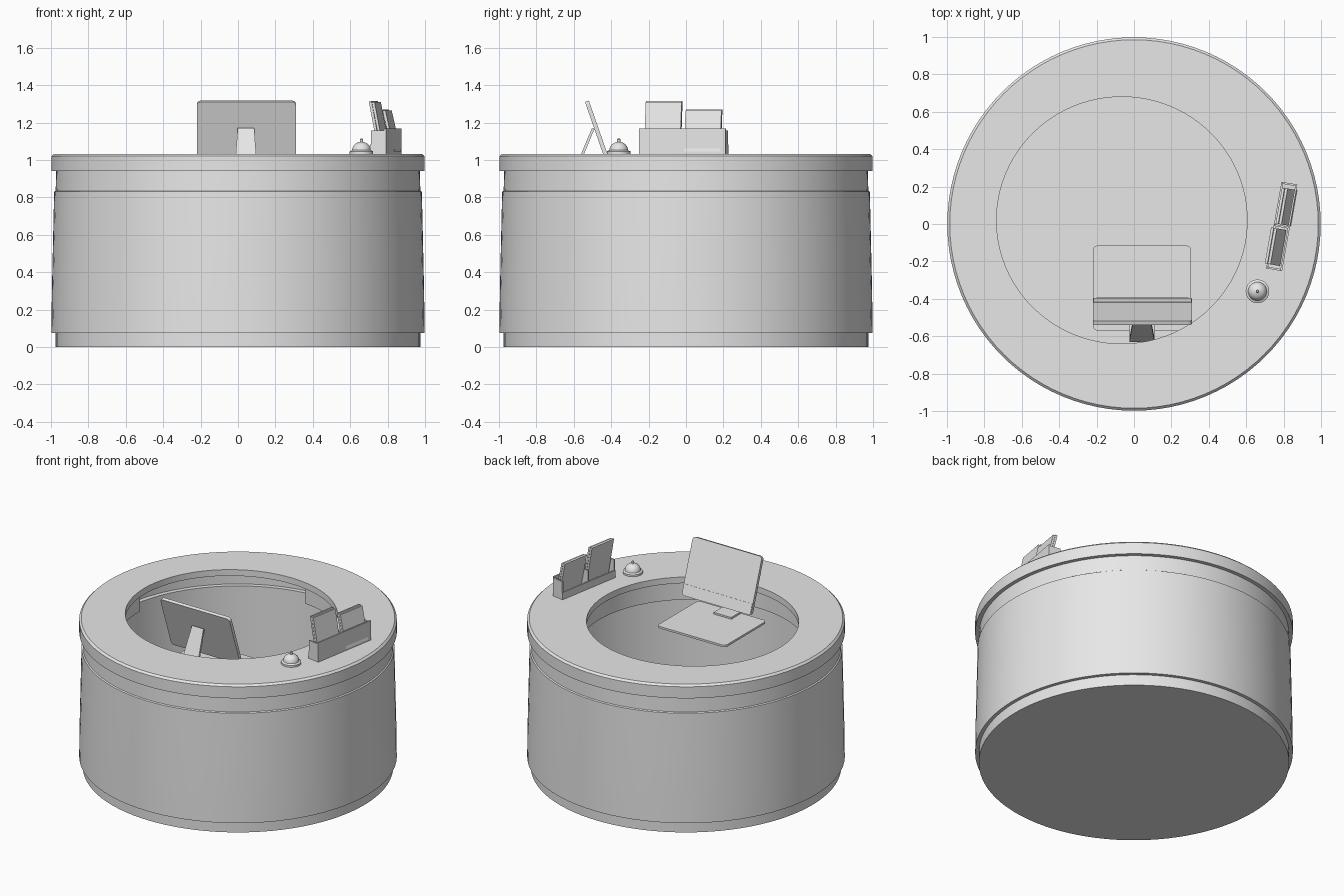
import bpy, bmesh, math
from mathutils import Vector, Matrix

if "Cube" in bpy.data.objects:
    bpy.data.objects.remove(bpy.data.objects["Cube"])

grey = bpy.data.materials.new("plain_grey")
grey.diffuse_color = (0.8, 0.8, 0.8, 1)
grey.use_nodes = True
grey.node_tree.nodes["Principled BSDF"].inputs["Base Color"].default_value = grey.diffuse_color


def finish(name, bm, smooth=False):
    bmesh.ops.recalc_face_normals(bm, faces=bm.faces)
    mesh = bpy.data.meshes.new(name)
    bm.to_mesh(mesh)
    bm.free()
    mesh.materials.append(grey)
    ob = bpy.data.objects.new(name, mesh)
    bpy.context.collection.objects.link(ob)
    if smooth:
        bpy.ops.object.select_all(action='DESELECT')
        bpy.context.view_layer.objects.active = ob
        ob.select_set(True)
        bpy.ops.object.shade_smooth_by_angle(angle=math.radians(30))
    return ob


def lathe(name, profile, centre=(0, 0), closed=False, steps=96):
    """Turn an (r, z) profile around a vertical axis."""
    bm = bmesh.new()
    pts = [bm.verts.new((centre[0] + r, centre[1], z)) for r, z in profile]
    edges = [bm.edges.new(p) for p in zip(pts, pts[1:])]
    if closed:
        edges.append(bm.edges.new((pts[-1], pts[0])))
    bmesh.ops.spin(bm, geom=pts + edges, cent=(*centre, 0), axis=(0, 0, 1),
                   angle=2 * math.pi, steps=steps, use_duplicate=False)
    bmesh.ops.remove_doubles(bm, verts=bm.verts, dist=1e-4)
    return finish(name, bm, True)


def prism(name, outline, axis_vec, matrix=Matrix()):
    """Extrude a closed outline along a vector."""
    bm = bmesh.new()
    face = bm.faces.new([bm.verts.new(p) for p in outline])
    out = bmesh.ops.extrude_face_region(bm, geom=[face])
    moved = [g for g in out['geom'] if isinstance(g, bmesh.types.BMVert)]
    bmesh.ops.translate(bm, verts=moved, vec=axis_vec)
    bm.transform(matrix)
    return finish(name, bm)


def rounded(w0, w1, h0, h1, r):
    """Rounded rectangle in the local xy plane."""
    pts = []
    for cx, cy, a in ((w1 - r, h1 - r, 0), (w0 + r, h1 - r, 90),
                      (w0 + r, h0 + r, 180), (w1 - r, h0 + r, 270)):
        for k in range(4):
            t = math.radians(a + 30 * k)
            pts.append((cx + r * math.cos(t), cy + r * math.sin(t), 0))
    return pts


def box(name, x, y, z, matrix=Matrix()):
    pts = [(x[0], y[0], z[0]), (x[1], y[0], z[0]), (x[1], y[1], z[0]), (x[0], y[1], z[0])]
    return prism(name, pts, (0, 0, z[1] - z[0]), matrix)


# Plinth and hollow drum wall
lathe("plinth", [(0, 0), (0.975, 0), (0.975, 0.08), (0, 0.08)])
lathe("drum_wall", [(0.94, 0.075), (0.998, 0.075), (0.995, 0.3), (0.983, 0.83),
                    (0.975, 0.835), (0.972, 0.95), (0.94, 0.95)], closed=True)
lathe("inner_ledge", [(0.91, 0.08), (0.945, 0.08), (0.945, 0.83), (0.91, 0.83)], closed=True)

# Counter top: round outer edge with an off-centre opening
bm = bmesh.new()
N = 96
hole = (-0.065, 0.02, 0.67, 0.66)
rings = []
for rad, z in ((0.94, 0.94), (0.998, 0.94), (0.998, 1.02), (0.985, 1.033),
               (None, 1.033), (None, 0.99), (0.94, 0.99)):
    ring = []
    for i in range(N):
        c, s = math.cos(2 * math.pi * i / N), math.sin(2 * math.pi * i / N)
        p = (rad * c, rad * s, z) if rad else (hole[0] + hole[2] * c, hole[1] + hole[3] * s, z)
        ring.append(bm.verts.new(p))
    rings.append(ring)
for a, b in zip(rings, rings[1:] + rings[:1]):
    for i in range(N):
        j = (i + 1) % N
        bm.faces.new((a[i], a[j], b[j], b[i]))
finish("counter_top", bm, True)

# Apron under the counter, open at the back left
bm = bmesh.new()
sec = [bm.verts.new((hole[0] + r, hole[1], z)) for r, z in
       ((0.72, 0.85), (0.86, 0.85), (0.86, 0.992), (0.72, 0.992))]
face = bm.faces.new(sec)
bmesh.ops.rotate(bm, verts=sec, cent=(hole[0], hole[1], 0),
                 matrix=Matrix.Rotation(math.radians(178), 3, 'Z'))
cap = face.copy()
bmesh.ops.spin(bm, geom=[face], cent=(hole[0], hole[1], 0), axis=(0, 0, 1),
               angle=math.radians(267), steps=64, use_duplicate=False)
finish("counter_apron", bm, True)

# Work tray
tray = rounded(-0.22, 0.305, -0.57, -0.115, 0.025)
prism("work_tray", [(x, y, 0.84) for x, y, _ in tray], (0, 0, 0.014))

# Monitor: local x is width, local y runs up the leaning screen
up = Vector((0, -0.125, 0.36))
height = up.length
up.normalize()
right = Vector((-1, 0, 0))
out = right.cross(up)
frame = Matrix((right, up, out)).transposed().to_4x4()
frame.translation = (0.045, -0.415, 0.95)
prism("monitor_body", rounded(-0.265, 0.265, 0, height, 0.02), (0, 0, 0.022), frame)
box("monitor_chin", (-0.262, 0.262), (0.012, 0.075), (0.02, 0.025), frame)

# Monitor stand: tapered bent strip
foot = [(-0.49, 1.165), (-0.502, 1.172), (-0.63, 0.868), (-0.63, 0.854),
        (-0.46, 0.854), (-0.46, 0.866), (-0.612, 0.868)]
stand = prism("monitor_stand", [(-0.025, y, z) for y, z in foot], (0.135, 0, 0))
for v in stand.data.vertices:
    if v.co.z > 1.1:
        v.co.x = 0.0425 + (v.co.x - 0.0425) * 0.65

# Service bell
bell = (0.66, -0.36)
dome = [(0.05 * math.cos(math.radians(a)), 1.052 + 0.045 * math.sin(math.radians(a)))
        for a in range(0, 90, 15)]
lathe("service_bell", [(0, 1.03), (0.063, 1.03), (0.063, 1.046), (0.05, 1.052)] + dome[1:]
      + [(0.009, 1.097), (0.009, 1.11), (0.005, 1.115), (0, 1.115)], bell, steps=32)

# Leaflet holder, turned slightly to follow the counter edge
spot = Matrix.Translation((0.79, -0.013, 1.033)) @ Matrix.Rotation(math.radians(-10), 4, 'Z')
box("holder_floor", (-0.043, 0.043), (-0.235, 0.235), (0, 0.01), spot)
box("holder_back", (0.033, 0.043), (-0.235, 0.235), (0, 0.135), spot)
box("holder_front", (-0.043, -0.033), (-0.235, 0.235), (0, 0.05), spot)
for name, y in (("left", -0.235), ("right", 0.225), ("middle", -0.005)):
    box("holder_divider_" + name, (-0.04, 0.04), (y, y + 0.01), (0, 0.125), spot)

# Leaning leaflets
for name, y0, y1, top, x in (("tall", -0.21, -0.015, 0.28, -0.055),
                             ("short", 0.01, 0.205, 0.235, -0.035)):
    for k, lift in ((0, 0), (1, -0.006)):
        a = x + 0.017 * k
        outline = [(a, y0, top + lift), (a + 0.014, y0, top + lift + 0.003),
                   (a + 0.065, y0, 0.012), (a + 0.051, y0, 0.012)]
        prism("leaflet_%s_%d" % (name, k + 1), outline, (0, y1 - y0, 0), spot)
